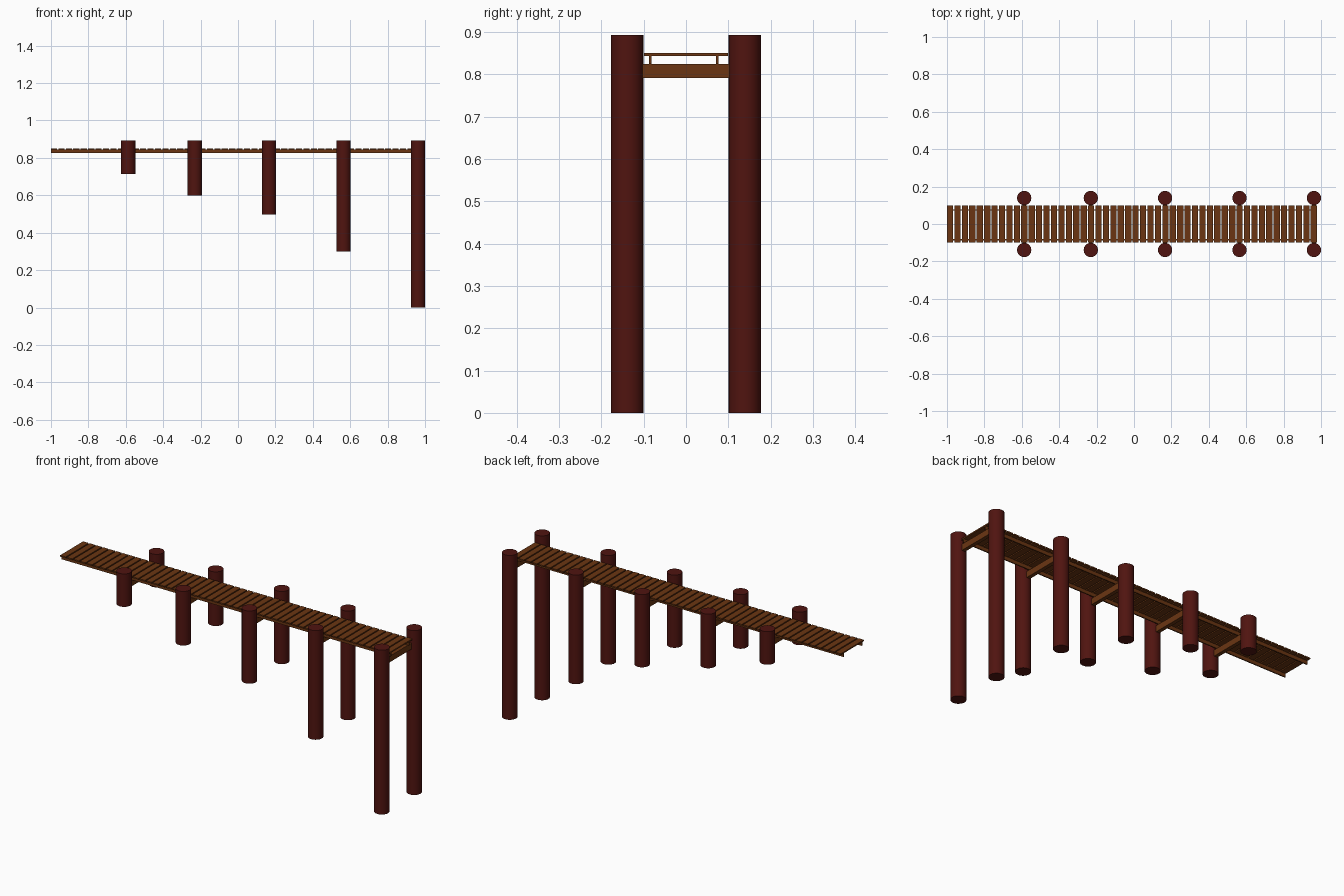
import bpy
import bmesh
import math
from mathutils import Matrix, Vector

if "Cube" in bpy.data.objects:
    bpy.data.objects.remove(bpy.data.objects["Cube"])


def material(name, rgb):
    m = bpy.data.materials.new(name)
    m.diffuse_color = (*rgb, 1)
    m.use_nodes = True
    m.node_tree.nodes["Principled BSDF"].inputs["Base Color"].default_value = m.diffuse_color
    return m


PILE = material("dark_red_wood", (0.08, 0.007, 0.005))
DECK = material("brown_wood", (0.145, 0.036, 0.006))


def boxes(name, spans, mat):
    """One object from boxes given as (min corner, max corner)."""
    bm = bmesh.new()
    for lo, hi in spans:
        lo, hi = Vector(lo), Vector(hi)
        bmesh.ops.create_cube(bm, size=1, matrix=Matrix.Translation((lo + hi) / 2)
                              @ Matrix.Diagonal((*(hi - lo), 1)))
    me = bpy.data.meshes.new(name)
    bm.to_mesh(me)
    bm.free()
    me.materials.append(mat)
    ob = bpy.data.objects.new(name, me)
    bpy.context.collection.objects.link(ob)
    return ob


# Piles in pairs, shorter towards the shore, each pair joined by a cross beam
PILE_TOP, PILE_R, PILE_Y = 0.893, 0.038, 0.139
piles = [(-0.587, 0.714), (-0.231, 0.599), (0.166, 0.498), (0.564, 0.300), (0.962, 0.0)]
for i, (x, bottom) in enumerate(piles, 1):
    for side, y in (("front", -PILE_Y), ("back", PILE_Y)):
        bpy.ops.mesh.primitive_cylinder_add(
            vertices=32, radius=PILE_R, depth=PILE_TOP - bottom,
            location=(x, y, (PILE_TOP + bottom) / 2))
        ob = bpy.context.object
        ob.name = f"{side}_pile_{i}"
        ob.data.materials.append(PILE)
        bpy.ops.object.shade_smooth_by_angle(angle=math.radians(30))
    boxes(f"cross_beam_{i}", [((x - 0.01, -0.11, 0.792), (x + 0.01, 0.11, 0.825))], DECK)

# Two long thin stringers under the planks
boxes("front_stringer", [((-1, -0.087, 0.825), (0.978, -0.081, 0.844))], DECK)
boxes("back_stringer", [((-1, 0.071, 0.825), (0.978, 0.077, 0.844))], DECK)

# Deck planks with narrow gaps
COUNT, WIDTH = 50, 0.033
pitch = (1.978 - WIDTH) / (COUNT - 1)
boxes("deck_planks",
      [((-1 + i * pitch, -0.099, 0.844), (-1 + i * pitch + WIDTH, 0.099, 0.851))
       for i in range(COUNT)], DECK)
